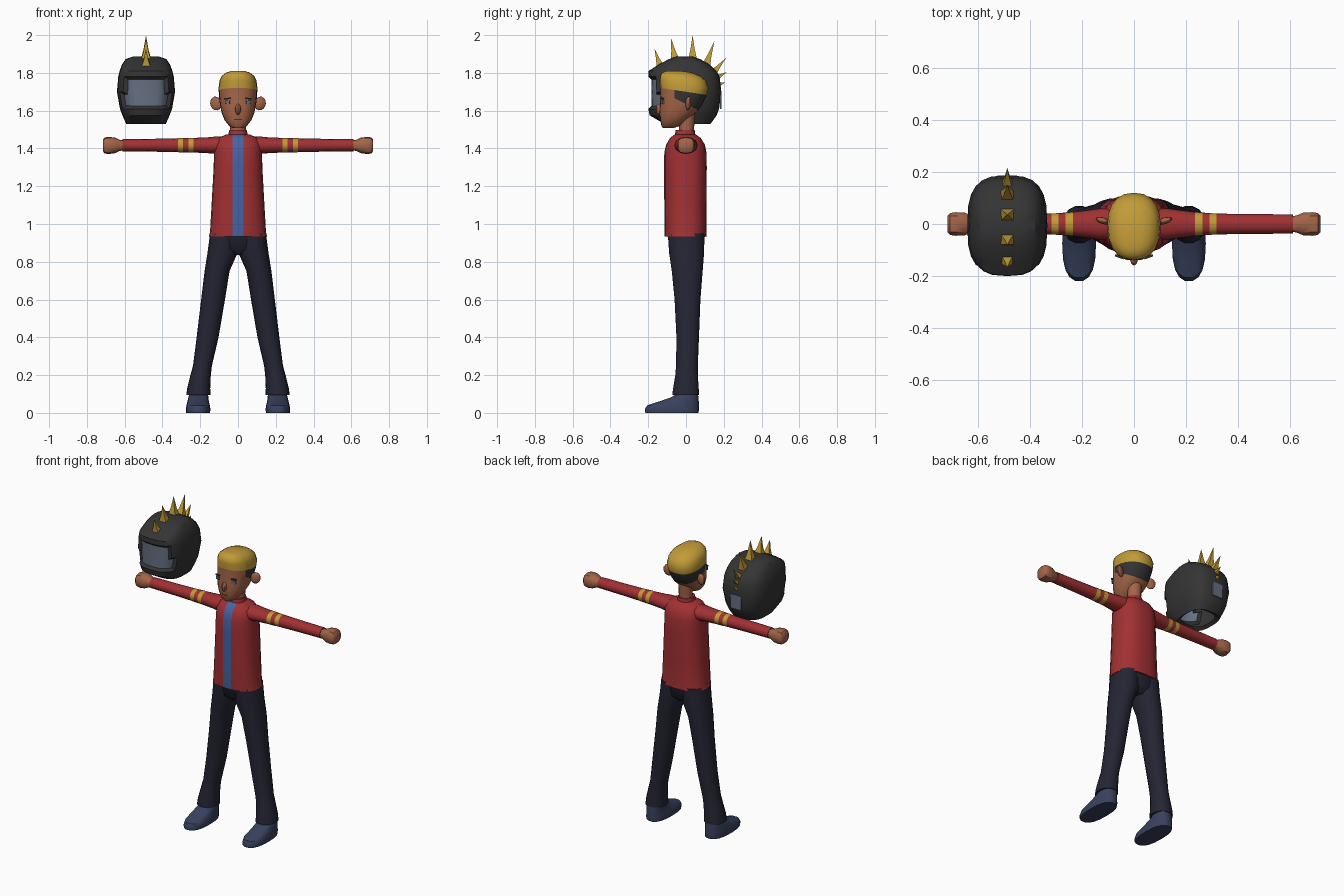
import bpy, bmesh, math
from mathutils import Vector, Matrix

if "Cube" in bpy.data.objects:
    bpy.data.objects.remove(bpy.data.objects["Cube"])


def material(name, rgb):
    m = bpy.data.materials.new(name)
    m.diffuse_color = (*rgb, 1)
    m.use_nodes = True
    m.node_tree.nodes["Principled BSDF"].inputs["Base Color"].default_value = m.diffuse_color
    return m


RED = material("red cloth", (.36, .03, .033))
SKIN = material("skin", (.37, .13, .065))
GOLD = material("gold", (.54, .33, .04))
BLUE = material("shirt blue", (.065, .125, .36))
NAVY = material("navy cloth", (.018, .0185, .034))
SLATE = material("shoe slate", (.04, .053, .11))
CHARCOAL = material("charcoal", (.035, .035, .036))
GLASS = material("visor grey", (.13, .16, .22))


def finish(name, bm, mats, angle=40):
    bmesh.ops.recalc_face_normals(bm, faces=bm.faces[:])
    me = bpy.data.meshes.new(name)
    bm.to_mesh(me)
    bm.free()
    for m in mats:
        me.materials.append(m)
    for p in me.polygons:
        p.use_smooth = True
    me.set_sharp_from_angle(angle=math.radians(angle))
    ob = bpy.data.objects.new(name, me)
    bpy.context.collection.objects.link(ob)
    return ob


def loft(rings, n=16, power=2.4, axis="z", side=1, caps=(True, True)):
    """Rings are (position, centre, half width, y low, y high)."""
    bm = bmesh.new()
    loops = []
    for t, c, r, lo, hi in rings:
        loop = []
        for i in range(n):
            a = 2 * math.pi * i / n
            ca, sa = math.cos(a), math.sin(a)
            u = c + r * math.copysign(abs(ca) ** (2 / power), ca)
            v = (lo + hi) / 2 + (hi - lo) / 2 * math.copysign(abs(sa) ** (2 / power), sa)
            p = (u, v, t) if axis == "z" else (t, v, u)
            loop.append(bm.verts.new((p[0] * side, p[1], p[2])))
        loops.append(loop)
    for a, b in zip(loops, loops[1:]):
        for i in range(n):
            j = (i + 1) % n
            bm.faces.new((a[i], a[j], b[j], b[i]))
    if caps[0]:
        bm.faces.new(loops[0])
    if caps[1]:
        bm.faces.new(loops[-1])
    bmesh.ops.recalc_face_normals(bm, faces=bm.faces[:])
    return bm


def cut(bm, point, normal):
    bmesh.ops.bisect_plane(bm, geom=bm.verts[:] + bm.edges[:] + bm.faces[:],
                           plane_co=point, plane_no=normal)


def blob(name, centre, radii, mat, rz=0, ry=0, segs=10):
    bm = bmesh.new()
    mat4 = (Matrix.Translation(centre) @ Matrix.Rotation(rz, 4, "Z")
            @ Matrix.Rotation(ry, 4, "Y") @ Matrix.Diagonal((*radii, 1)))
    bmesh.ops.create_uvsphere(bm, u_segments=segs, v_segments=7, radius=1, matrix=mat4)
    return finish(name, bm, [mat])


def plate(name, centre, size, mat, rz=0, ry=0):
    bm = bmesh.new()
    mat4 = (Matrix.Translation(centre) @ Matrix.Rotation(rz, 4, "Z")
            @ Matrix.Rotation(ry, 4, "Y") @ Matrix.Diagonal((*size, 1)))
    bmesh.ops.create_cube(bm, size=1, matrix=mat4)
    return finish(name, bm, [mat])


# Jacket body with blue shirt strip down the front
bm = loft([(.935, 0, .154, -.113, .11), (.96, 0, .148, -.115, .108), (1.1, 0, .14, -.115, .108),
           (1.3, 0, .129, -.116, .11), (1.38, 0, .127, -.115, .108), (1.42, 0, .125, -.105, .1),
           (1.455, 0, .105, -.085, .078), (1.475, 0, .06, -.058, .05)], n=20)
for x in (-.03, .03):
    cut(bm, (x, 0, 0), (1, 0, 0))
for f in bm.faces:
    c = f.calc_center_median()
    f.material_index = int(abs(c.x) < .029 and c.y < -.05 and abs(f.normal.z) < .9)
finish("jacket_body", bm, [RED, BLUE])
finish("collar", loft([(1.455, 0, .055, -.062, .052), (1.497, 0, .046, -.055, .046)]), [RED])

# Trouser seat
finish("trouser_seat", loft([(.835, 0, .045, -.05, .06), (.865, 0, .11, -.085, .09),
                             (.95, 0, .148, -.1, .102)]), [NAVY])

for s, tag in ((1, "left"), (-1, "right")):
    # Sleeve with two gold bands
    xs = [(.07, .045, .062), (.13, .045, .06), (.17, .041, .054), (.235, .039, .046),
          (.263, .039, .044), (.29, .038, .042), (.318, .037, .04), (.45, .034, .038), (.612, .032, .037)]
    bm = loft([(x, 1.417, rz, -ry, ry) for x, rz, ry in xs], n=12, power=2.1, axis="x", side=s)
    for f in bm.faces:
        x = abs(f.calc_center_median().x)
        f.material_index = int(.236 < x < .262 or .291 < x < .317)
    finish(tag + "_sleeve", bm, [RED, GOLD])
    # Fist
    hs = [(.60, .026, .03), (.625, .029, .034), (.65, .041, .045), (.685, .046, .047),
          (.707, .042, .044), (.716, .03, .034)]
    finish(tag + "_fist", loft([(x, 1.416, rz, -ry, ry) for x, rz, ry in hs],
                               n=10, power=2.7, axis="x", side=s), [SKIN])
    # Trouser leg
    finish(tag + "_trouser_leg", loft([
        (.095, .210, .064, -.074, .07), (.13, .208, .061, -.07, .069), (.2, .198, .054, -.058, .064),
        (.25, .188, .050, -.054, .064), (.4, .161, .058, -.052, .07), (.6, .132, .063, -.062, .078),
        (.75, .111, .066, -.077, .09), (.85, .081, .08, -.092, .098), (.95, .074, .074, -.098, .1)],
        n=14, power=2.2, side=s), [NAVY])
    # Shoe
    finish(tag + "_shoe", loft([
        (0, .211, .063, -.217, .068), (.018, .211, .065, -.22, .07), (.04, .211, .062, -.208, .07),
        (.06, .211, .057, -.145, .069), (.08, .21, .053, -.085, .067), (.1, .208, .05, -.05, .064)],
        n=18, power=2.5, side=s), [SLATE])
    # Ear, eye and brow
    blob(tag + "_ear", (s * .117, .012, 1.638), (.032, .013, .037), SKIN, rz=s * .3, ry=s * .25)
    plate(tag + "_eye", (s * .056, -.126, 1.645), (.026, .008, .02), GLASS, rz=s * .35)
    plate(tag + "_brow", (s * .056, -.126, 1.664), (.034, .009, .007), CHARCOAL, rz=s * .35, ry=s * .1)

# Neck
finish("neck", loft([(1.46, 0, .04, -.036, .04), (1.62, 0, .045, -.04, .05)], n=12, power=2), [SKIN])

# Head with gold top hair and dark cropped sides
bm = loft([(1.507, 0, .026, -.122, -.07), (1.52, 0, .048, -.13, -.03), (1.55, 0, .071, -.136, .005),
           (1.59, 0, .087, -.141, .055), (1.63, 0, .095, -.139, .085), (1.68, 0, .101, -.136, .109),
           (1.72, 0, .103, -.136, .12), (1.76, 0, .098, -.14, .105), (1.785, 0, .085, -.138, .075),
           (1.803, 0, .06, -.122, .025), (1.811, 0, .03, -.1, -.03)], n=20, power=2.35)
cut(bm, (0, 0, 1.70), (0, .15, 1))
cut(bm, (0, 0, 1.635), (0, .5, 1))
cut(bm, (0, -.06, 0), (0, 1, 0))
for f in bm.faces:
    c = f.calc_center_median()
    if c.z > 1.70 - .15 * c.y:
        f.material_index = 1
    elif c.y > -.06 and c.z > 1.635 - .5 * c.y:
        f.material_index = 2
finish("head", bm, [SKIN, GOLD, CHARCOAL], 50)
blob("nose", (0, -.139, 1.607), (.015, .021, .03), SKIN, segs=8)
plate("mouth", (0, -.134, 1.553), (.04, .006, .006), CHARCOAL)

# Helmet shell, open below, with a recessed visor
HX = -.487
bm = loft([(1.545, HX, .085, -.09, .1), (1.53, HX, .105, -.115, .13), (1.575, HX, .125, -.192, .162),
           (1.61, HX, .138, -.2, .175), (1.70, HX, .154, -.198, .187), (1.78, HX, .147, -.2, .178),
           (1.81, HX, .14, -.198, .162), (1.845, HX, .127, -.145, .125), (1.873, HX, .108, -.09, .075),
           (1.888, HX, .065, -.045, .03)], n=24, power=2.9, caps=(False, True))
window = [f for f in bm.faces if 1.61 < f.calc_center_median().z < 1.78
          and f.calc_center_median().y < -.12 and abs(f.calc_center_median().x - HX) < .125]
bmesh.ops.inset_region(bm, faces=window, thickness=.015, depth=-.016, use_even_offset=True)
for f in window:
    f.material_index = 1
finish("helmet", bm, [CHARCOAL, GLASS], 35)
plate("helmet_back_patch", (HX, .183, 1.655), (.075, .008, .09), GLASS)


# Crest of spikes over the helmet
def spike(name, base, tip, r):
    bm = bmesh.new()
    b, t = Vector((HX, *base)), Vector((HX, *tip))
    d = (t - b).normalized()
    side, fwd = Vector((1, 0, 0)), d.cross(Vector((1, 0, 0)))
    rows = []
    for k, w in ((-.1, 1.0), (.35, .48)):
        rows.append([bm.verts.new(b.lerp(t, k) + side * (i * r * w) + fwd * (j * r * w * .85))
                     for i, j in ((1, 1), (-1, 1), (-1, -1), (1, -1))])
    top = bm.verts.new(t)
    bm.faces.new(rows[0])
    for i in range(4):
        j = (i + 1) % 4
        bm.faces.new((rows[0][i], rows[0][j], rows[1][j], rows[1][i]))
        bm.faces.new((rows[1][i], rows[1][j], top))
    finish(name, bm, [GOLD], 30)


for i, (base, tip, r) in enumerate([
        ((-.14, 1.845), (-.167, 1.928), .023), ((-.06, 1.88), (-.08, 1.985), .027),
        ((.035, 1.882), (.035, 2.0), .028), ((.11, 1.85), (.15, 1.967), .027),
        ((.152, 1.81), (.213, 1.88), .022), ((.172, 1.78), (.216, 1.805), .016),
        ((.18, 1.74), (.21, 1.75), .012)]):
    spike("helmet_spike_%d" % (i + 1), base, tip, r)
